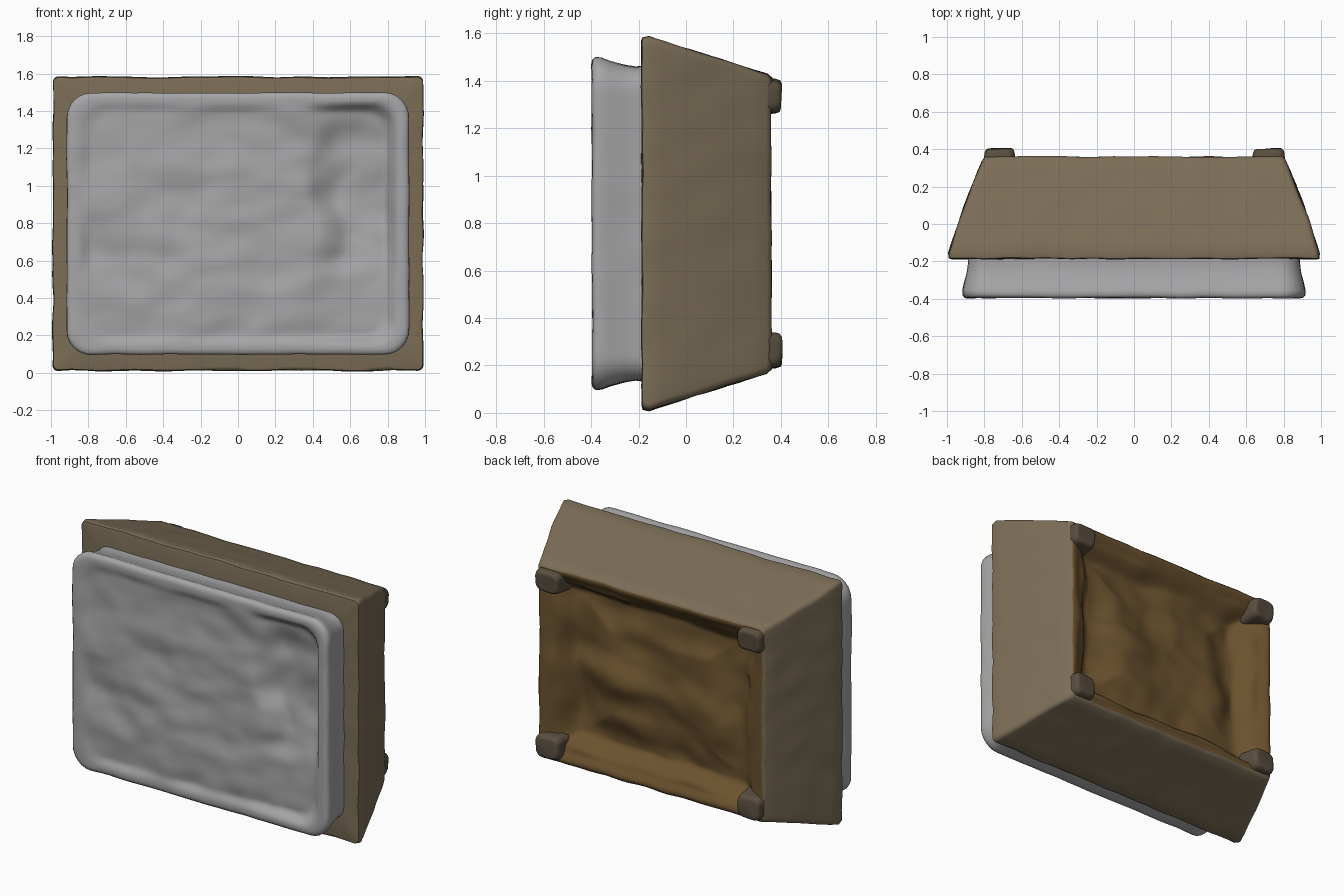
import bpy, bmesh, math
from mathutils import Vector, noise

if "Cube" in bpy.data.objects:
    bpy.data.objects.remove(bpy.data.objects["Cube"])

CZ = 0.798  # height of the part centre line


def outline(hw, hh, r, side=28, arc=6):
    """Rounded rectangle as (x, z) points, with subdivided straight sides."""
    corners = [(hw - r, hh - r, 0), (r - hw, hh - r, 90),
               (r - hw, r - hh, 180), (hw - r, r - hh, 270)]
    pts = []
    for i, (cx, cz, start) in enumerate(corners):
        for k in range(arc + 1):
            a = math.radians(start + 90 * k / arc)
            pts.append((cx + r * math.cos(a), cz + r * math.sin(a)))
        nx, nz, ns = corners[(i + 1) % 4]
        a = math.radians(ns)
        end = (nx + r * math.cos(a), nz + r * math.sin(a))
        p = pts[-1]
        for k in range(1, side):
            t = k / side
            pts.append((p[0] + (end[0] - p[0]) * t, p[1] + (end[1] - p[1]) * t))
    return pts


def smooth(a, b, v):
    t = max(0, min(1, (v - a) / (b - a)))
    return t * t * (3 - 2 * t)


def bump(x, z, cx, cz, sx, sz):
    return math.exp(-((x - cx) / sx) ** 2 - ((z - cz) / sz) ** 2)


def material(name, col):
    m = bpy.data.materials.new(name)
    m.diffuse_color = (*col, 1)
    m.use_nodes = True
    m.node_tree.nodes["Principled BSDF"].inputs["Base Color"].default_value = m.diffuse_color
    return m


def loft(name, sections, cap=None, mats=(), center=(0, CZ), rough=0.0, rings=30, side=28, angle=60):
    """Skin (y, hw, hh, r) sections; the last one is closed by shrinking rings
    whose y comes from cap(x, z, shrink)."""
    bm = bmesh.new()
    loops = []

    def add(pts, yf):
        row = []
        for x, z in pts:
            v = Vector((x + center[0], yf(x, z), z + center[1]))
            if rough:
                v += noise.noise_vector(v * 7) * rough
            row.append(bm.verts.new(v))
        loops.append(row)

    for y, hw, hh, r in sections:
        add(outline(hw, hh, r, side), lambda x, z: y)
    nwall = len(sections) - 1
    y, hw, hh, r = sections[-1]
    base = outline(hw, hh, r, side)
    for k in range(1, rings):
        s = 1 - k / rings
        add([(x * s, z * s) for x, z in base],
            lambda x, z: y + (cap(x, z, 1 - s) if cap else 0))
    n = len(base)
    for i in range(len(loops) - 1):
        a, b = loops[i], loops[i + 1]
        for j in range(n):
            f = bm.faces.new((a[j], a[(j + 1) % n], b[(j + 1) % n], b[j]))
            f.material_index = 1 if len(mats) > 1 and i >= nwall else 0
    bm.faces.new(loops[0])
    f = bm.faces.new(loops[-1])
    f.material_index = 1 if len(mats) > 1 else 0
    bmesh.ops.recalc_face_normals(bm, faces=bm.faces)
    me = bpy.data.meshes.new(name)
    bm.to_mesh(me)
    bm.free()
    for m in mats:
        me.materials.append(m)
    ob = bpy.data.objects.new(name, me)
    bpy.context.collection.objects.link(ob)
    bpy.context.view_layer.objects.active = ob
    ob.select_set(True)
    bpy.ops.object.shade_smooth_by_angle(angle=math.radians(angle))
    ob.select_set(False)
    return ob


tan = material("tan_shell", (0.2, 0.155, 0.095))
brown = material("brown_recess", (0.15, 0.085, 0.028))
dark = material("dark_foot", (0.1, 0.075, 0.05))
grey = material("grey_panel", (0.38, 0.38, 0.39))


# Tapered housing with a lumpy hollow in its back, floor bulging in the middle
def back_hollow(x, z, s):
    p = Vector((x * 2.5, 4, z * 3.5))
    w = s + 0.06 * noise.noise(p * 1.3)
    d = -0.03 * smooth(0.02, 0.12, s) - 0.1 * smooth(0.1, 0.27, w)
    d += 0.04 * smooth(0.3, 0.6, s)
    d += 0.05 * bump(x, z, 0.35, -0.02, 0.35, 0.1)
    d += 0.03 * bump(x, z, -0.4, -0.15, 0.2, 0.25)
    d += smooth(0.05, 0.3, s) * (0.03 * noise.noise(p) + 0.015 * noise.noise(p * 2.2))
    return min(d, 0)


walls = [(-0.186, 0.84, 0.62, 0.03), (-0.186, 0.97, 0.765, 0.03),
         (-0.182, 0.987, 0.78, 0.03), (-0.155, 0.99, 0.786, 0.03)]
for i in range(1, 9):
    t = i / 8
    walls.append((-0.155 + 0.495 * t, 0.99 - 0.145 * t - 0.035 * t * t, 0.786 - 0.156 * t, 0.03))
walls.append((0.36, 0.795, 0.612, 0.03))
loft("housing", walls, back_hollow, (tan, brown), rough=0.007, rings=40)


# Raised front panel: soft rounded slab with a rippled face and a pocket on the right
def front_face(x, z, s):
    rim = smooth(0.03, 0.12, s)
    p = Vector((x * 2.6, 1, z * 4))
    wob = 0.08 * noise.noise(p * 1.2)
    d = 0.012 + 0.035 * smooth(0.3, 0.6, x + wob)
    d += 0.05 * smooth(0.38, 0.58, x + wob) * smooth(-0.28, -0.08, z + wob) * smooth(0.64, 0.4, z)
    d += 0.02 * bump(x, z, 0.1, 0.42, 0.35, 0.12)
    d += 0.018 * noise.noise(p) + 0.01 * noise.noise(p * 2.1)
    return max(0, d) * rim


panel = [(-0.17, 0.885, 0.665, 0.1), (-0.21, 0.886, 0.66, 0.1), (-0.26, 0.893, 0.668, 0.11),
         (-0.32, 0.908, 0.684, 0.12), (-0.355, 0.916, 0.698, 0.13), (-0.38, 0.914, 0.7, 0.13),
         (-0.392, 0.903, 0.69, 0.13), (-0.396, 0.885, 0.672, 0.12)]
loft("front_panel", panel, front_face, (grey,), rough=0.004, rings=44, side=36)

# Four soft corner feet on the back
for sx in (-1, 1):
    for sz in (-1, 1):
        foot = [(0.26, 0.09, 0.078, 0.04), (0.35, 0.085, 0.074, 0.04),
                (0.378, 0.08, 0.07, 0.04), (0.394, 0.074, 0.064, 0.04), (0.4, 0.062, 0.052, 0.03)]
        loft("corner_foot", foot, None, (dark,), (sx * 0.72, CZ + sz * 0.535),
             rough=0.01, rings=6, side=6)
